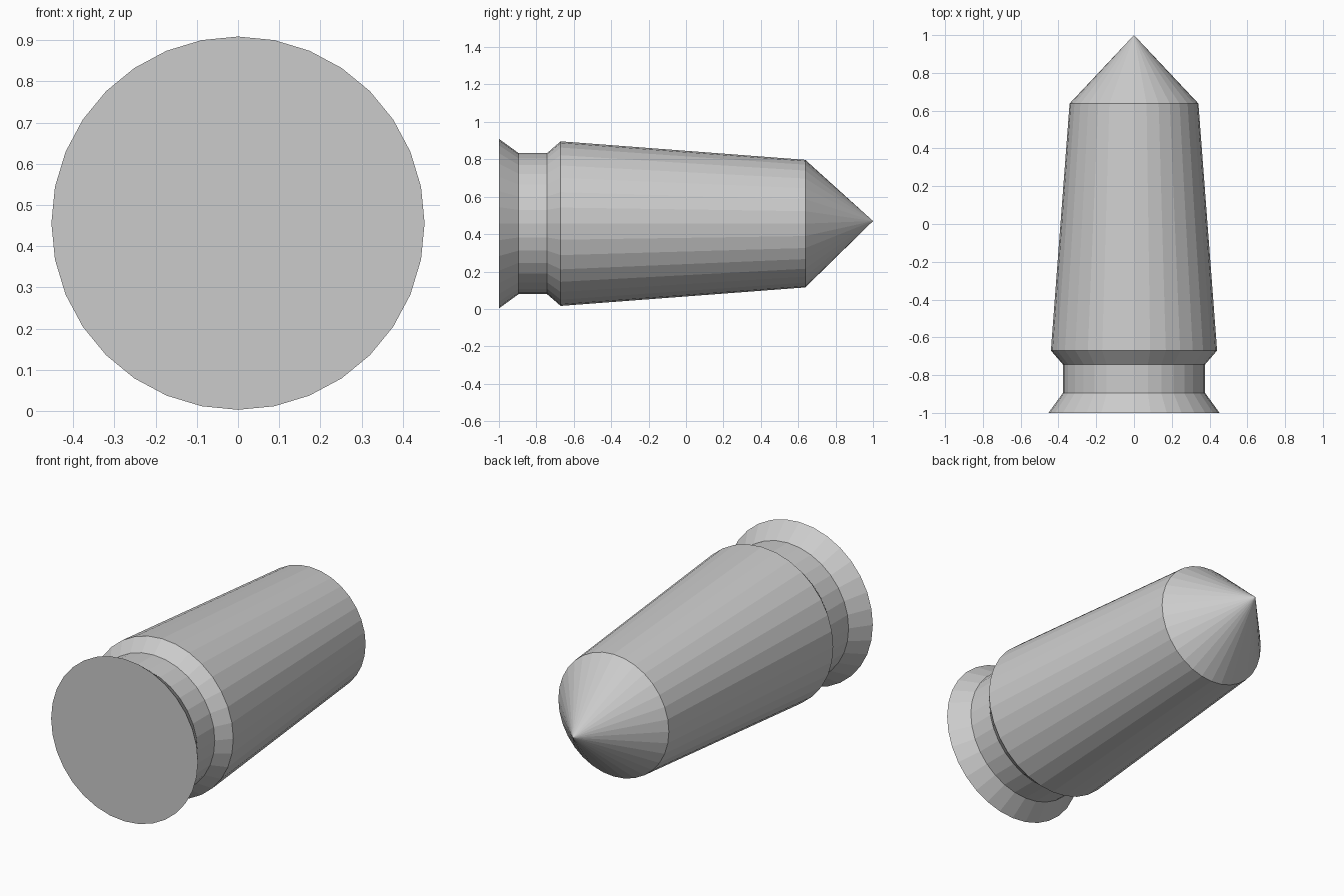
import bpy, bmesh, math

if "Cube" in bpy.data.objects:
    bpy.data.objects.remove(bpy.data.objects["Cube"])

SIDES = 32
AXIS_Z = 0.456

# Profile along y: (y, radius)
PROFILE = [(-1.0, 0.453), (-0.895, 0.377), (-0.743, 0.377),
           (-0.67, 0.44), (0.638, 0.341)]
TIP = (0, 1.0, 0.47)

bm = bmesh.new()


def ring(y, r):
    angles = [2 * math.pi * i / SIDES for i in range(SIDES)]
    return [bm.verts.new((r * math.sin(a), y, AXIS_Z + r * math.cos(a))) for a in angles]


rings = [ring(y, r) for y, r in PROFILE]

# Flat base
bm.faces.new(rings[0])

# Rim, groove and tapered body
for a, b in zip(rings, rings[1:]):
    for i in range(SIDES):
        j = (i + 1) % SIDES
        bm.faces.new((a[i], a[j], b[j], b[i]))

# Pointed nose
tip = bm.verts.new(TIP)
for i in range(SIDES):
    bm.faces.new((rings[-1][i], rings[-1][(i + 1) % SIDES], tip))

bmesh.ops.recalc_face_normals(bm, faces=bm.faces)
mesh = bpy.data.meshes.new("cartridge")
bm.to_mesh(mesh)
bm.free()
bpy.context.collection.objects.link(bpy.data.objects.new("cartridge", mesh))
